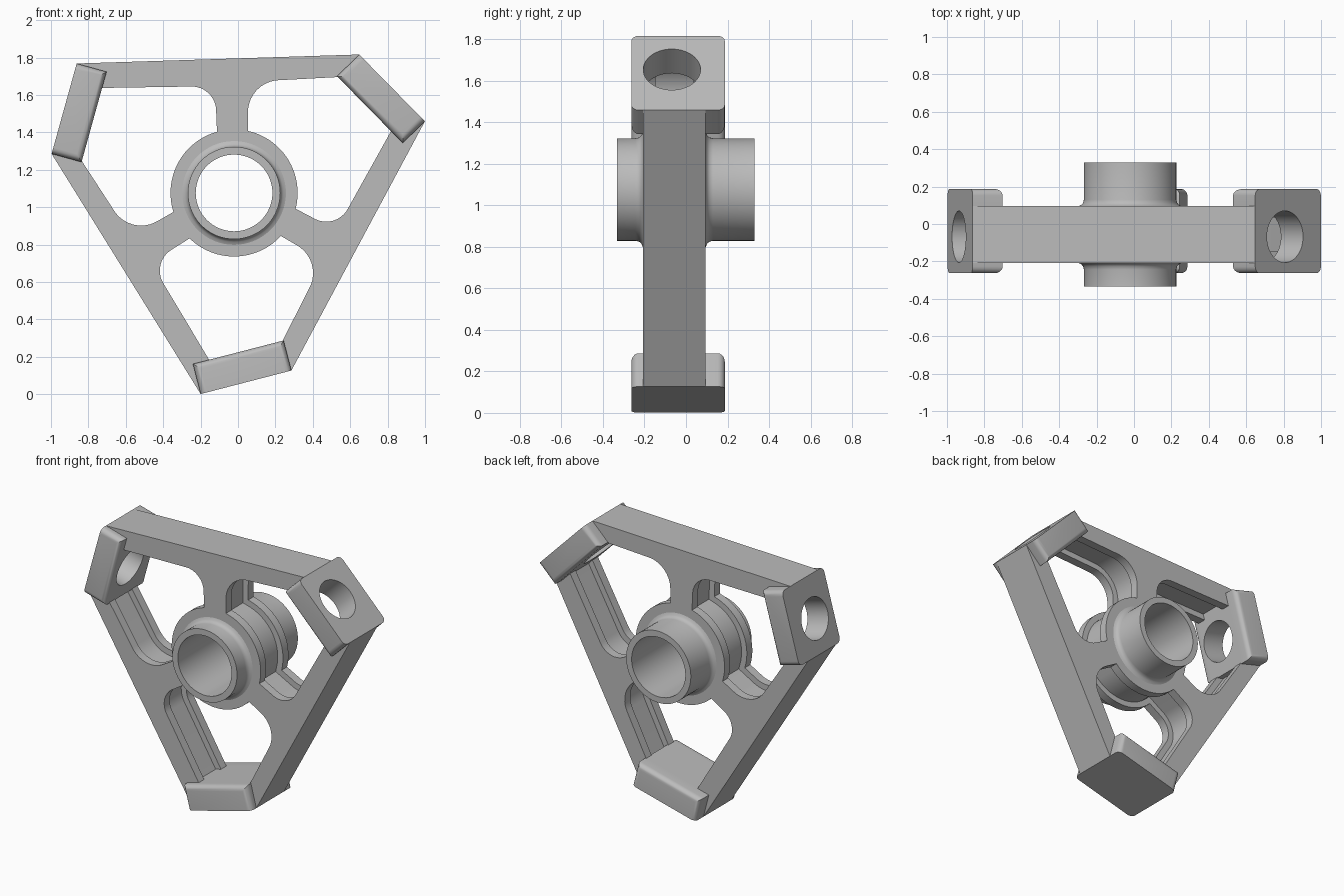
import bpy, bmesh, math
from mathutils import Vector, Matrix

if "Cube" in bpy.data.objects:
    bpy.data.objects.remove(bpy.data.objects["Cube"])

CX, CZ = -0.021, 1.076            # hub axis
FRONT, BACK = -0.208, 0.095       # frame faces
PAD_ANGLES = [math.radians(a) for a in (44.5, 164.5, 284.5)]
PAD_OUT, PAD_IN, PAD_T0, PAD_T1 = 0.996, 0.83, -0.442, 0.059

grey = bpy.data.materials.new("cast_grey")
grey.diffuse_color = (0.5, 0.5, 0.5, 1)
grey.use_nodes = True
grey.node_tree.nodes["Principled BSDF"].inputs["Base Color"].default_value = grey.diffuse_color


def make(name, bm):
    bmesh.ops.recalc_face_normals(bm, faces=bm.faces)
    me = bpy.data.meshes.new(name)
    bm.to_mesh(me)
    bm.free()
    ob = bpy.data.objects.new(name, me)
    bpy.context.collection.objects.link(ob)
    me.materials.append(grey)
    return ob


def loft(name, rings, closed=False):
    """Skin equal-length rings of points; cap the ends unless closed."""
    bm = bmesh.new()
    vs = [[bm.verts.new(p) for p in r] for r in rings]
    n = len(vs[0])
    pairs = list(zip(vs, vs[1:])) + ([(vs[-1], vs[0])] if closed else [])
    for a, b in pairs:
        for i in range(n):
            j = (i + 1) % n
            bm.faces.new((a[i], a[j], b[j], b[i]))
    if not closed:
        bm.faces.new(vs[0])
        bm.faces.new(vs[-1])
    return make(name, bm)


def place(loop, y, turn=0.0):
    c, s = math.cos(turn), math.sin(turn)
    return [(CX + c * p[0] - s * p[1], y, CZ + s * p[0] + c * p[1]) for p in loop]


def circle(r, n=64):
    return [(r * math.cos(2 * math.pi * i / n), r * math.sin(2 * math.pi * i / n))
            for i in range(n)]


def fillet(a, corner, b, r, n=10):
    """Arc points rounding the corner between a and b."""
    a, k, b = Vector(a), Vector(corner), Vector(b)
    u, v = (a - k).normalized(), (b - k).normalized()
    half = u.angle(v) / 2
    mid = k + (u + v).normalized() * (r / math.sin(half))
    p, q = k + u * r / math.tan(half) - mid, k + v * r / math.tan(half) - mid
    return [mid + (p.lerp(q, i / n)).normalized() * r for i in range(n + 1)]


def grow(loop, d):
    """Offset a counter-clockwise loop outward with mitred corners."""
    out = []
    for i, p in enumerate(loop):
        e1 = (p - loop[i - 1]).normalized()
        e2 = (loop[(i + 1) % len(loop)] - p).normalized()
        n1, n2 = Vector((e1.y, -e1.x)), Vector((e2.y, -e2.x))
        out.append(p + (n1 + n2) * d / (1 + n1.dot(n2)))
    return out


def boolean(ob, other, op):
    m = ob.modifiers.new(op, 'BOOLEAN')
    m.operation, m.object, m.solver = op, other, 'EXACT'
    bpy.context.view_layer.objects.active = ob
    bpy.ops.object.modifier_apply(modifier=m.name)
    bpy.data.objects.remove(other)


# Outer six-sided frame plate
outline = []
for a in PAD_ANGLES:
    n, t = Vector((math.cos(a), math.sin(a))), Vector((-math.sin(a), math.cos(a)))
    outline += [n * PAD_OUT + t * PAD_T0, n * PAD_OUT + t * PAD_T1]
frame = loft("spoked_frame", [place(outline, FRONT), place(outline, BACK)])

# Three openings, each with a groove between the front and back flanges
start, end = math.radians(77.4), math.radians(-14.4)
window = []
for i in range(17):
    a = start + (end - start) * i / 16
    window.append(Vector((0.34 * math.cos(a), 0.34 * math.sin(a))))
low, right, top, high = (0.545, -0.198), (0.85, 0.35), (0.60, 0.622), (0.075, 0.594)
window += fillet(window[-1], low, right, 0.13)
window += [Vector(right), Vector(top)]
window += fillet(top, high, window[0], 0.17)
groove = grow(window, 0.04)
for k in range(3):
    turn = k * math.tau / 3
    levels = [(window, FRONT - 0.1), (window, FRONT + 0.06), (groove, FRONT + 0.06),
              (groove, BACK - 0.06), (window, BACK - 0.06), (window, BACK + 0.1)]
    boolean(frame, loft("opening", [place(l, y, turn) for l, y in levels]), 'DIFFERENCE')

# Mounting pads with rounded edges and a bore
for a in PAD_ANGLES:
    n = Vector((math.cos(a), 0, math.sin(a)))
    t = Vector((-math.sin(a), 0, math.cos(a)))
    axes = Matrix((n, (0, 1, 0), t)).transposed().to_4x4()
    axes.translation = (CX, 0, CZ)
    bm = bmesh.new()
    bmesh.ops.create_cube(bm, size=1)
    size = Vector((PAD_OUT - PAD_IN, 0.45, PAD_T1 - PAD_T0))
    mid = Vector(((PAD_OUT + PAD_IN) / 2, -0.038, (PAD_T0 + PAD_T1) / 2))
    for v in bm.verts:
        v.co = Vector([v.co[i] * size[i] + mid[i] for i in range(3)])
    edges = []
    for e in bm.edges:
        d = e.verts[0].co - e.verts[1].co
        inner = all(v.co.x < mid.x for v in e.verts)
        if abs(d.x) > 0.01 or (inner and abs(d.z) > 0.01):
            edges.append(e)
    bmesh.ops.bevel(bm, geom=edges, offset=0.035, segments=5, profile=0.5, affect='EDGES')
    bm.transform(axes)
    boolean(frame, make("pad", bm), 'UNION')
    bm = bmesh.new()
    bmesh.ops.create_cone(bm, cap_ends=True, segments=48, radius1=0.138,
                          radius2=0.138, depth=0.3)
    bm.transform(axes @ Matrix.Translation((0.93, -0.068, -0.168))
                 @ Matrix.Rotation(math.pi / 2, 4, 'Y'))
    boolean(frame, make("pad_bore", bm), 'DIFFERENCE')

# Bore through the frame, lined by the hub tube with flared roots
boolean(frame, loft("hub_bore", [place(circle(0.23), -0.5), place(circle(0.23), 0.5)]),
        'DIFFERENCE')
profile = [(0.205, -0.333), (0.247, -0.333), (0.247, FRONT - 0.035),
           (0.251, FRONT - 0.018), (0.262, FRONT - 0.006), (0.28, FRONT + 0.001),
           (0.28, BACK - 0.001), (0.262, BACK + 0.006), (0.251, BACK + 0.018),
           (0.247, BACK + 0.035), (0.247, 0.33), (0.205, 0.33)]
tube = loft("hub_tube", [place(circle(r), y) for r, y in profile], closed=True)

# Smooth curved faces, keep machined edges crisp
for ob in (frame, tube):
    bpy.ops.object.select_all(action='DESELECT')
    ob.select_set(True)
    bpy.context.view_layer.objects.active = ob
    bpy.ops.object.shade_smooth_by_angle(angle=math.radians(30))
